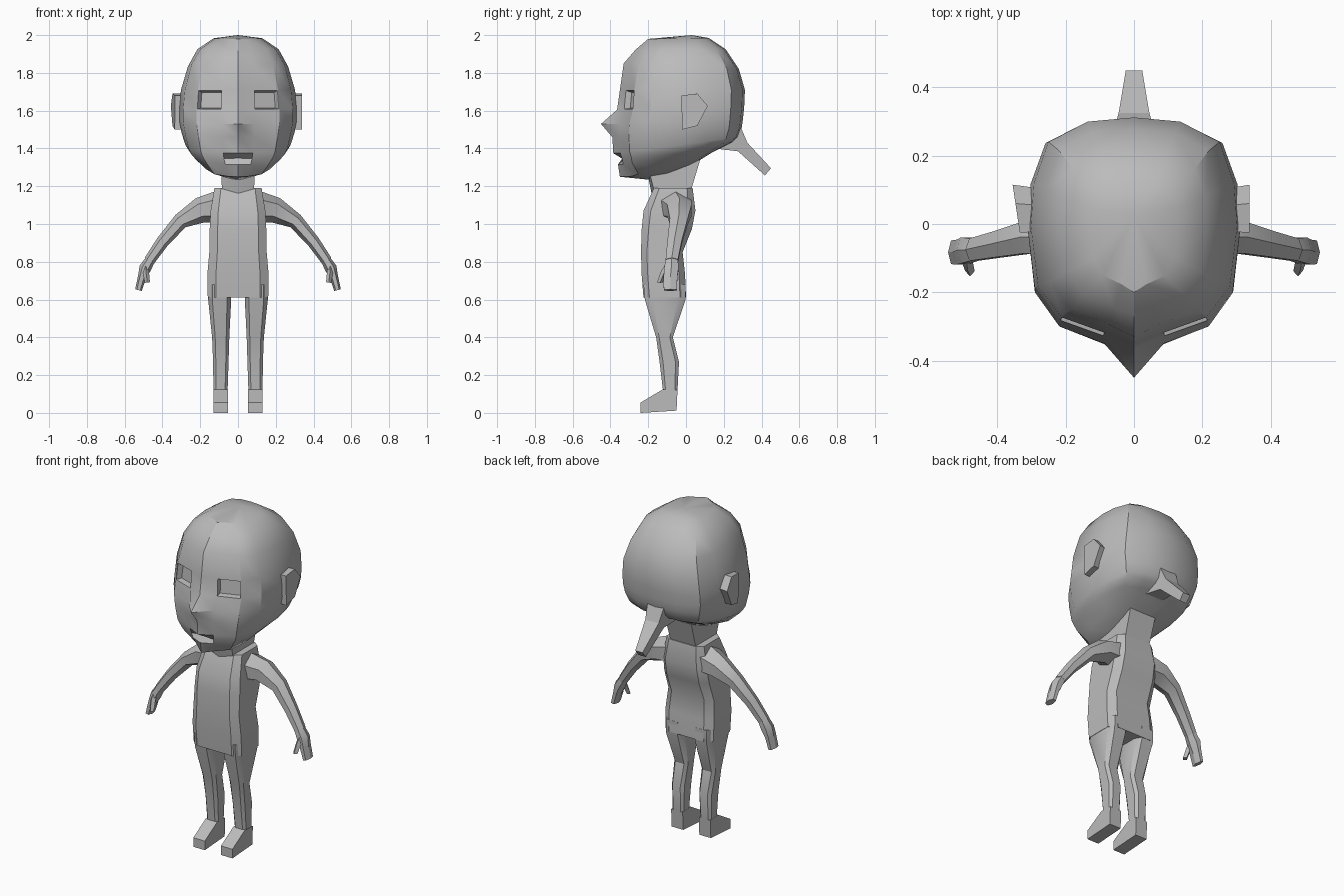
import bpy, bmesh, math
from mathutils import Vector

cube = bpy.data.objects.get("Cube")
if cube:
    bpy.data.objects.remove(cube, do_unlink=True)

clay = bpy.data.materials.new("clay grey")
clay.use_nodes = True
GREY = (0.5, 0.5, 0.5, 1)
clay.diffuse_color = GREY
clay.node_tree.nodes["Principled BSDF"].inputs["Base Color"].default_value = GREY


def finish(name, bm, mirror=False, smooth=30):
    bmesh.ops.recalc_face_normals(bm, faces=bm.faces)
    mesh = bpy.data.meshes.new(name)
    bm.to_mesh(mesh)
    bm.free()
    mesh.materials.append(clay)
    ob = bpy.data.objects.new(name, mesh)
    bpy.context.collection.objects.link(ob)
    if mirror:
        ob.modifiers.new("mirror", "MIRROR").use_axis[0] = True
    bpy.ops.object.select_all(action="DESELECT")
    ob.select_set(True)
    bpy.context.view_layer.objects.active = ob
    if smooth:
        bpy.ops.object.shade_smooth_by_angle(angle=math.radians(smooth))
    return ob


def skin(rings):
    """Bridge equal rings of points; returns the bmesh and faces by row."""
    bm = bmesh.new()
    rows = [[bm.verts.new(p) for p in ring] for ring in rings]
    n = len(rows[0])
    grid = [[bm.faces.new((a[j], a[(j + 1) % n], b[(j + 1) % n], b[j])) for j in range(n)]
            for a, b in zip(rows, rows[1:])]
    bm.faces.new(rows[0])
    bm.faces.new(rows[-1])
    return bm, grid


def slab(z, x0, x1, y0, y1, cut=0.25):
    """Level rectangle with cut corners."""
    cx, cy, hx, hy = (x0 + x1) / 2, (y0 + y1) / 2, (x1 - x0) / 2, (y1 - y0) / 2
    k = 1 - 2 * cut
    corners = [(-k, -1), (k, -1), (1, -k), (1, k), (k, 1), (-k, 1), (-1, k), (-1, -k)]
    return [(cx + hx * u, cy + hy * v, z) for u, v in corners]


def tube(path, sides=6):
    """Oval rings (centre, radius across, radius in y) set square to a path in xz."""
    rings = []
    for i, (c, r, ry) in enumerate(path):
        a = Vector(path[max(i - 1, 0)][0])
        b = Vector(path[min(i + 1, len(path) - 1)][0])
        d = b - a
        across = Vector((-d.z, 0, d.x)).normalized()
        turns = [2 * math.pi * k / sides for k in range(sides)]
        rings.append([Vector(c) + across * r * math.cos(t) + Vector((0, ry * math.sin(t), 0))
                      for t in turns])
    return rings


# Head: half cross-section (width factor, depth factor), front to back
HALF = [(0, -1), (.28, -.98), (.7, -.84), (.93, -.56), (1, -.02),
        (.97, .38), (.83, .77), (.45, .96), (0, 1)]
# front z, back z, ridge depth, face depth, back depth, half width
HEAD = [(1.98, 1.985, .2, .18, .12, .13),
        (1.925, 1.925, .265, .25, .21, .215),
        (1.85, 1.82, .33, .3, .28, .265),
        (1.71, 1.71, .35, .325, .312, .302),
        (1.605, 1.62, .365, .335, .308, .312),
        (1.53, 1.56, .45, .357, .302, .312),
        (1.46, 1.51, .39, .36, .295, .3),
        (1.375, 1.46, .385, .355, .275, .28),
        (1.345, 1.435, .32, .345, .25, .265),
        (1.315, 1.41, .36, .34, .2, .24),
        (1.25, 1.38, .35, .3, .14, .18),
        (1.235, 1.33, .2, .18, .06, .09)]


def head_ring(zf, zb, ridge, face, back, w):
    pts = []
    for i, (u, v) in enumerate(HALF):
        y = -ridge if i == 0 else v * (face if v < 0 else back)
        t = min(max((y + face) / (back + face), 0), 1)
        pts.append((w * u, y, zf + (zb - zf) * t))
    return pts + [(-x, y, z) for x, y, z in pts[-2:0:-1]]


bm, grid = skin([head_ring(*row) for row in HEAD])
crown = next(f for f in bm.faces if len(f.verts) > 4 and f.calc_center_median().z > 1.9)
peak = bmesh.ops.poke(bm, faces=[crown])["verts"][0]
peak.co = (0, .03, 2)
bmesh.ops.recalc_face_normals(bm, faces=bm.faces)
# Sunken eyes
eyes = [grid[3][1], grid[3][14]]
bmesh.ops.inset_individual(bm, faces=eyes, thickness=.004, depth=0)
bmesh.ops.inset_individual(bm, faces=eyes, thickness=.012, depth=-.03)
finish("head", bm)

# Ears: five-sided plates flaring outward at the back
EAR = [(-.025, 1.68), (.06, 1.69), (.115, 1.625), (.06, 1.52), (-.02, 1.5)]
for name, side, flare in (("left_ear", 1, 0), ("right_ear", -1, .15)):
    inner = [(side * .27, y * .9, z) for y, z in EAR]
    outer = [(side * (.338 + flare * y), y, z) for y, z in EAR]
    finish(name, skin([inner, outer])[0], smooth=0)

# Tied hair at the back: four-cornered sections (top y, z, bottom y, z, half width)
TAIL = [(.27, 1.56, .15, 1.4, .06), (.325, 1.43, .275, 1.385, .045), (.45, 1.295, .418, 1.257, .024)]
finish("hair_tail", skin([[(-w, a, b), (w, a, b), (w, c, d), (-w, c, d)]
                          for a, b, c, d, w in TAIL])[0], smooth=0)

# Neck, with a pointed collar at the front
neck = [[(-w, y1, z1), (-w, y0, z0), (0, y0 - .01, zc), (w, y0, z0), (w, y1, z1)]
        for w, y0, y1, z0, z1, zc in ((.085, -.17, .03, 1.18, 1.19, 1.15),
                                      (.088, -.19, .075, 1.26, 1.34, 1.25))]
finish("neck", skin(neck)[0])

# Torso: height, half width, front, back
TORSO = [(1.19, .125, -.17, .035), (1.07, .145, -.225, .05), (.97, .15, -.235, .03),
         (.85, .152, -.238, -.018), (.735, .162, -.235, -.005), (.61, .16, -.225, 0)]
finish("torso", skin([slab(z, -w, w, a, b, .14) for z, w, a, b in TORSO])[0])

# Legs: height, inner x, outer x, front, back
LEG = [(.68, .035, .158, -.225, -.002), (.6, .036, .158, -.218, -.002),
       (.4, .046, .137, -.158, -.07), (.27, .05, .132, -.14, -.037),
       (.12, .055, .13, -.122, -.045), (.02, .055, .13, -.12, -.05)]
finish("legs", skin([slab(z, x0, x1, a, b, .18) for z, x0, x1, a, b in LEG])[0], mirror=True)

# Feet: side outline widened across x
FOOT = [(-.24, 0), (-.05, .012), (-.045, .12), (-.122, .125), (-.24, .055)]
finish("feet", skin([[(x, y, z) for y, z in FOOT] for x in (.054, .131)])[0], mirror=True, smooth=0)

# Arms and hands
ARM = [((.09, -.06, 1.09), .09, .1), ((.2, -.035, 1.073), .068, .075),
       ((.305, -.038, 1.015), .042, .055), ((.4, -.06, .905), .034, .044),
       ((.47, -.075, .805), .029, .038)]
finish("arms", skin(tube(ARM))[0], mirror=True)
HAND = [((.462, -.075, .815), .026, .036), ((.492, -.077, .765), .032, .044),
        ((.508, -.082, .72), .022, .042), ((.527, -.083, .65), .018, .04)]
finish("hands", skin(tube(HAND))[0], mirror=True)

# Thumbs
THUMB = [((.49, -.085, .785), .016, .025), ((.487, -.115, .745), .016, .02),
         ((.48, -.138, .69), .014, .015)]
finish("thumbs", skin(tube(THUMB, 4))[0], mirror=True)
